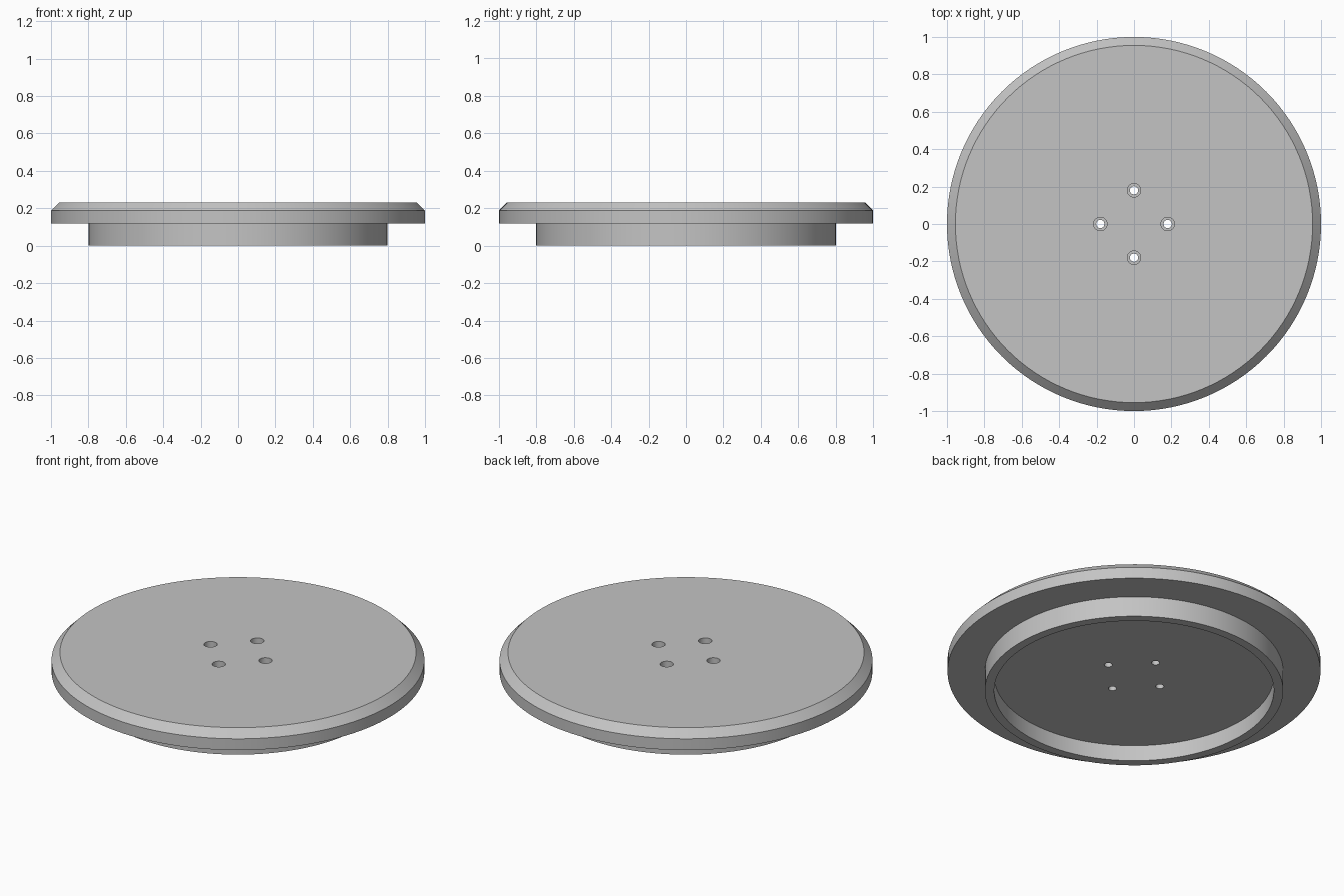
import bpy
import bmesh
import math
from mathutils import Matrix, Vector

default = bpy.data.objects.get("Cube")
if default:
    bpy.data.objects.remove(default, do_unlink=True)

grey = bpy.data.materials.new("neutral grey")
grey.use_nodes = True
colour = (0.55, 0.55, 0.55, 1)
grey.diffuse_color = colour
grey.node_tree.nodes["Principled BSDF"].inputs["Base Color"].default_value = colour


def lathe(name, profile, sides, centres=((0, 0),)):
    """Revolve an (r, z) profile, closed on the axis, at every centre."""
    bm = bmesh.new()
    for cx, cy in centres:
        rings = []
        for r, z in profile:
            rings.append([bm.verts.new((cx + r * math.cos(math.tau * i / sides),
                                        cy + r * math.sin(math.tau * i / sides), z))
                          for i in range(sides)])
        for low, high in zip(rings, rings[1:]):
            for i in range(sides):
                j = (i + 1) % sides
                bm.faces.new((low[i], low[j], high[j], high[i]))
        bm.faces.new(rings[0][::-1])
        bm.faces.new(rings[-1])
    bmesh.ops.recalc_face_normals(bm, faces=bm.faces)
    mesh = bpy.data.meshes.new(name)
    bm.to_mesh(mesh)
    bm.free()
    mesh.materials.append(grey)
    obj = bpy.data.objects.new(name, mesh)
    bpy.context.collection.objects.link(obj)
    return obj


# Round lid: recessed underside, plug ring, overhanging flange, chamfered top
lid = lathe("round_lid", [(0.75, 0.093), (0.75, 0), (0.8, 0), (0.8, 0.12),
                          (1, 0.12), (1, 0.187), (0.955, 0.232)], 128)

# Four stepped screw holes around the centre
spots = [(0.18 * math.cos(a * math.pi / 2), 0.18 * math.sin(a * math.pi / 2))
         for a in range(4)]
cutter = lathe("screw_hole_cutter", [(0.022, 0.05), (0.022, 0.16),
                                     (0.036, 0.16), (0.036, 0.3)], 32, spots)
cutter.hide_render = True

cut = lid.modifiers.new("screw holes", "BOOLEAN")
cut.operation = "DIFFERENCE"
cut.solver = "EXACT"
cut.object = cutter
bpy.ops.object.select_all(action="DESELECT")
lid.select_set(True)
bpy.context.view_layer.objects.active = lid
bpy.ops.object.modifier_apply(modifier=cut.name)
bpy.data.objects.remove(cutter, do_unlink=True)
bpy.ops.object.shade_smooth_by_angle(angle=math.radians(30))
